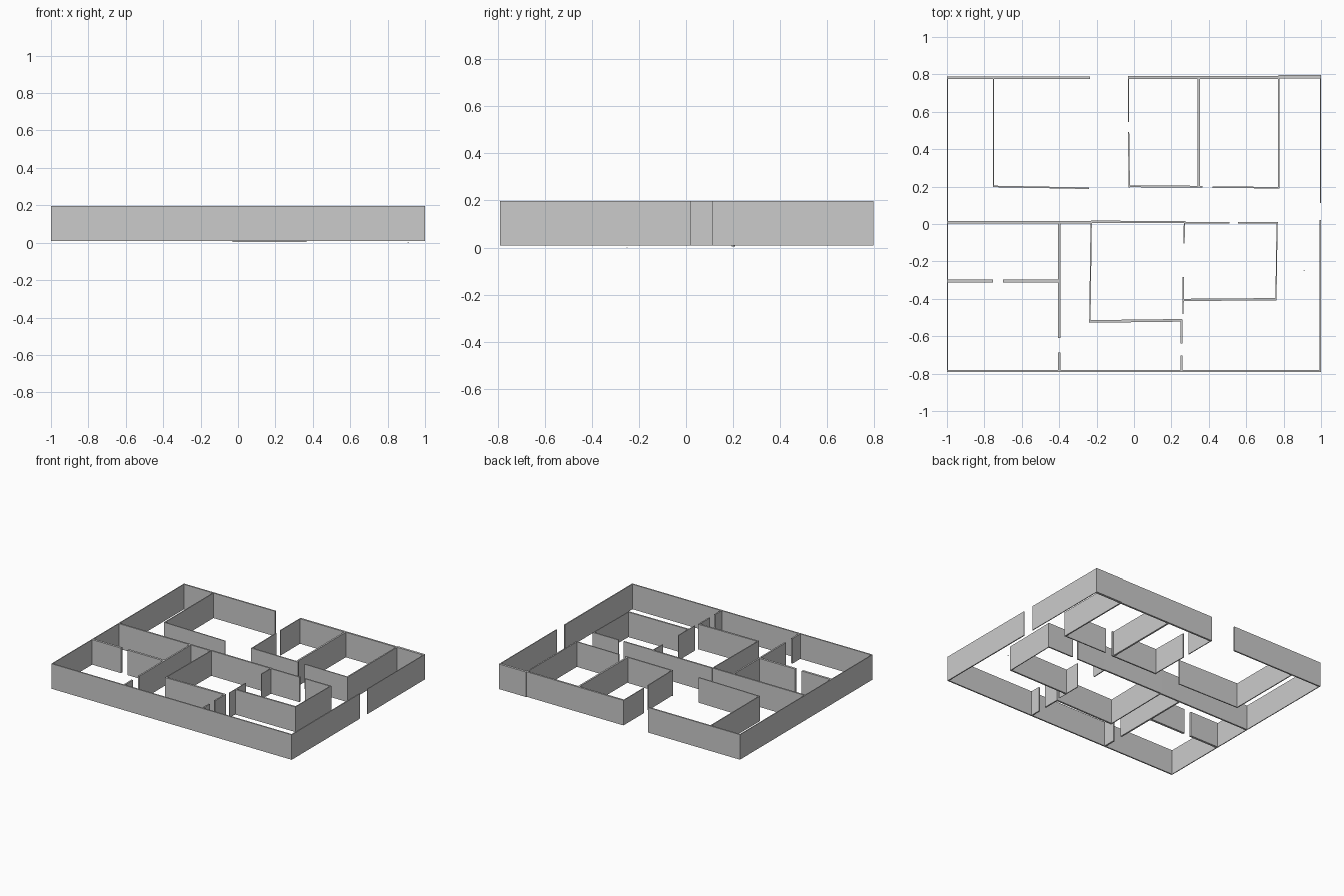
import bpy, bmesh
from mathutils import Vector

BOTTOM, TOP = 0.009, 0.197


def wall(name, x1, y1, x2, y2, t, z0=BOTTOM, z1=TOP):
    """Upright wall of thickness t along a centre line."""
    a, b = Vector((x1, y1, z0)), Vector((x2, y2, z0))
    d = (b - a).normalized()
    n = Vector((-d.y, d.x, 0)) * t / 2
    bm = bmesh.new()
    base = bm.faces.new([bm.verts.new(p) for p in (a - n, b - n, b + n, a + n)])
    ext = bmesh.ops.extrude_face_region(bm, geom=[base])
    bmesh.ops.translate(bm, vec=(0, 0, z1 - z0),
                        verts=[g for g in ext["geom"] if isinstance(g, bmesh.types.BMVert)])
    bmesh.ops.recalc_face_normals(bm, faces=bm.faces)
    me = bpy.data.meshes.new(name)
    bm.to_mesh(me)
    bm.free()
    bpy.context.collection.objects.link(bpy.data.objects.new(name, me))


# outer shell
wall("outer_left", -0.997, -0.79, -0.997, 0.787, 0.006)
wall("outer_front", -1, -0.785, 1, -0.785, 0.010)
wall("outer_right_front", 0.996, -0.79, 0.996, 0.022, 0.008)
wall("outer_right_back", 0.997, 0.112, 0.997, 0.79, 0.006)
wall("outer_back_left", -1, 0.782, -0.235, 0.782, 0.011)
wall("outer_back_mid", -0.033, 0.783, 0.772, 0.783, 0.014)
wall("outer_back_right", 0.772, 0.787, 1, 0.787, 0.018)

# back row of rooms
wall("back_left_room_side", -0.751, 0.197, -0.751, 0.78, 0.007)
wall("back_left_room_front", -0.752, 0.201, -0.24, 0.191, 0.008)
wall("back_mid_room_side_a", -0.025, 0.195, -0.029, 0.492, 0.007)
wall("back_mid_room_side_b", -0.030, 0.545, -0.030, 0.78, 0.006)
wall("back_mid_room_front", -0.029, 0.202, 0.365, 0.199, 0.010, 0.005)
wall("back_divider", 0.347, 0.2, 0.347, 0.78, 0.013)
wall("back_right_room_front", 0.42, 0.197, 0.778, 0.194, 0.008)
wall("back_right_room_side", 0.774, 0.19, 0.774, 0.78, 0.010)

# central corridor wall with a door gap
wall("corridor_left", -1, 0.009, -0.23, 0.009, 0.012)
wall("corridor_mid", -0.23, 0.012, 0.275, 0.010, 0.012)
wall("corridor_right_a", 0.275, 0.007, 0.51, 0.007, 0.010)
wall("corridor_right_b", 0.555, 0.007, 0.77, 0.007, 0.010)

# front left rooms
wall("front_left_divider_a", -0.399, 0.006, -0.399, -0.61, 0.012)
wall("front_left_divider_b", -0.399, -0.688, -0.399, -0.782, 0.012)
wall("front_left_cross_a", -1, -0.304, -0.755, -0.304, 0.017)
wall("front_left_cross_b", -0.70, -0.304, -0.401, -0.304, 0.017)

# front middle room
wall("front_mid_side", -0.229, 0.008, -0.236, -0.526, 0.007)
wall("front_mid_front", -0.239, -0.521, 0.258, -0.515, 0.014)
wall("front_mid_stub_a", 0.253, -0.51, 0.253, -0.64, 0.010)
wall("front_mid_stub_b", 0.253, -0.703, 0.253, -0.782, 0.010)

# front right room
wall("front_right_door_jamb_a", 0.270, 0.012, 0.267, -0.105, 0.007)
wall("front_right_door_jamb_b", 0.263, -0.284, 0.263, -0.42, 0.006)
wall("front_right_jamb_tail", 0.262, -0.41, 0.262, -0.48, 0.003)
wall("front_right_front", 0.262, -0.406, 0.76, -0.402, 0.012)
wall("front_right_side", 0.765, 0.008, 0.759, -0.408, 0.006)

# tiny loose chip
wall("loose_chip", 0.907, -0.25, 0.914, -0.25, 0.004, 0.0, 0.003)
